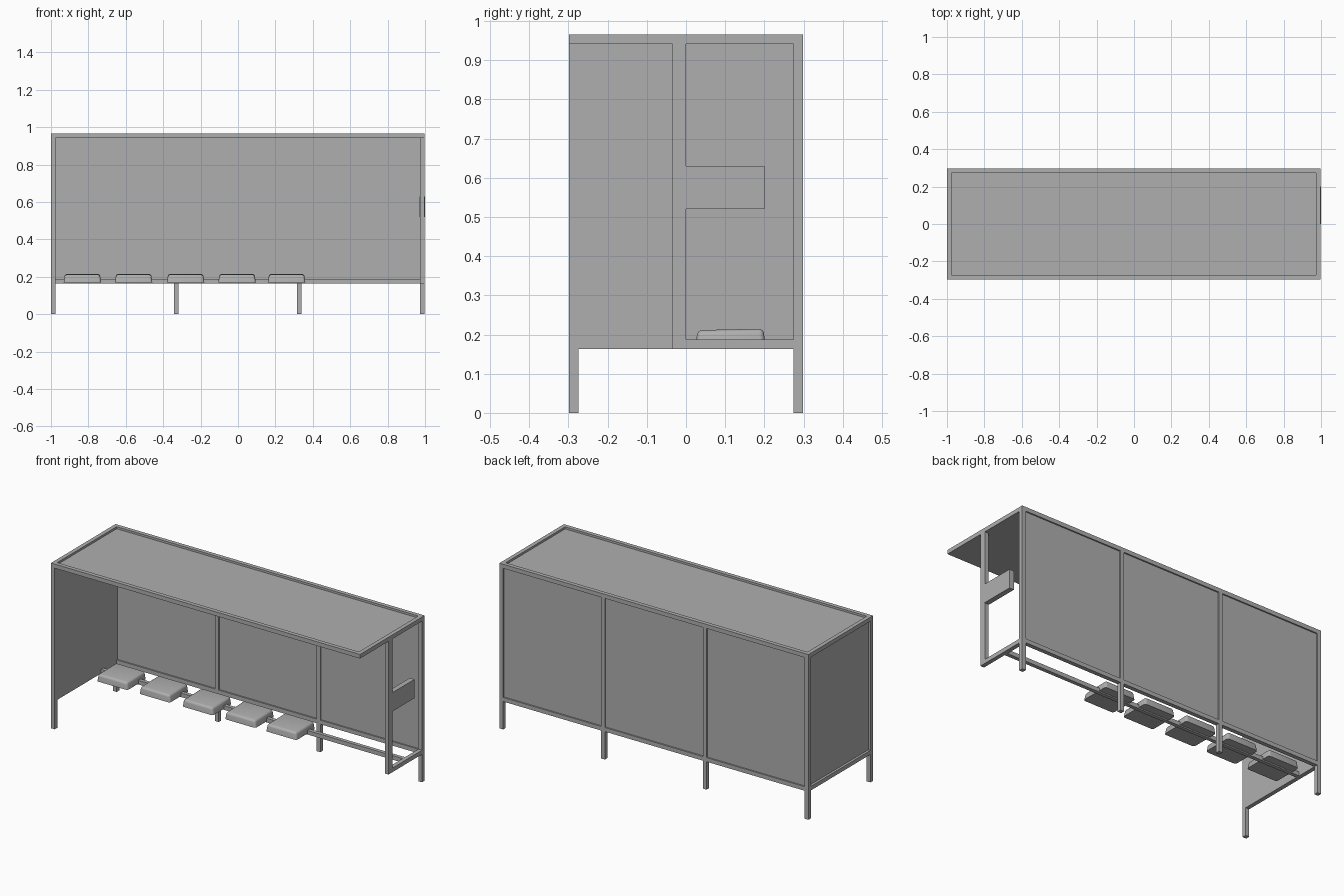
import bpy, bmesh

if "Cube" in bpy.data.objects:
    bpy.data.objects.remove(bpy.data.objects["Cube"])

# One mid-grey paint for every part
grey = bpy.data.materials.new("grey_paint")
grey.diffuse_color = (0.43, 0.43, 0.43, 1)
grey.use_nodes = True
grey.node_tree.nodes["Principled BSDF"].inputs["Base Color"].default_value = grey.diffuse_color

def box(name, x0, x1, y0, y1, z0, z1):
    """Axis-aligned box given by its extents."""
    bm = bmesh.new()
    bmesh.ops.create_cube(bm, size=1)
    for v in bm.verts:
        v.co = ((x0 + x1) / 2 + v.co.x * (x1 - x0),
                (y0 + y1) / 2 + v.co.y * (y1 - y0),
                (z0 + z1) / 2 + v.co.z * (z1 - z0))
    me = bpy.data.meshes.new(name)
    bm.to_mesh(me)
    bm.free()
    me.materials.append(grey)
    ob = bpy.data.objects.new(name, me)
    bpy.context.collection.objects.link(ob)
    return ob

T = 0.024                      # frame bar thickness
L, R = -1.0, 0.997             # frame ends in x
F, B = -0.298, 0.298           # frame front and back in y
LOW, TOP = 0.163, 0.965        # lower rail and roof heights

# Posts: one at the front left, four along the back
box("front_post", L, L + T, F, F + T, 0, TOP - T)
back_x = [L, -0.341, 0.316, R - T]
for x in back_x:
    box("back_post", x, x + T, B - T, B, 0, TOP - T)

# Roof frame and recessed roof sheet
box("roof_front_rail", L, R, F, F + T, TOP - T, TOP)
box("roof_back_rail", L, R, B - T, B, TOP - T, TOP)
for x in (L, R - T):
    box("roof_side_rail", x, x + T, F + T, B - T, TOP - T, TOP)
box("roof_sheet", L + T, R - T, F + T, B - T, TOP - T, TOP - 0.012)

# Back wall: rail and panel in each bay
for a, b in zip(back_x, back_x[1:]):
    box("back_lower_rail", a + T, b, B - T, B, LOW, LOW + T)
    box("back_panel", a + T, b, B - 0.016, B - 0.008, LOW + T, TOP - T)

# Closed left wall, panel flush with the inside
box("left_lower_rail", L, L + T, F + T, B - T, LOW, LOW + T)
box("left_panel", L + 0.014, L + T, F + T, B - T, LOW + T, TOP - T)

# Open right wall: short frame with a sign plate
box("right_post", R - T, R, -0.035, 0, LOW, TOP - T)
box("right_lower_rail", R - T, R, 0, B - T, LOW, LOW + T)
box("sign_plate", 0.970, 1.0, 0, 0.2, 0.52, 0.63)

# Bench rail with five rounded seats
box("bench_rail", L + T, R - T, 0.13, 0.152, LOW, LOW + T)
for cx in (-0.832, -0.558, -0.280, -0.005, 0.260):
    seat = box("seat", cx - 0.1, cx + 0.1, 0.025, 0.202, 0.17, 0.215)
    bm = bmesh.new()
    bm.from_mesh(seat.data)
    for v in bm.verts:          # taper the top, dip its front edge
        if v.co.z > 0.2:
            v.co.x += 0.006 if v.co.x < cx else -0.006
            v.co.y += 0.004 if v.co.y < 0.1 else -0.004
            v.co.z -= 0.004 if v.co.y < 0.1 else 0
    edges = [e for e in bm.edges if max(v.co.z for v in e.verts) > 0.2]
    bmesh.ops.bevel(bm, geom=edges, offset=0.013, segments=4,
                    profile=0.5, affect='EDGES')
    bm.to_mesh(seat.data)
    bm.free()
    bpy.ops.object.select_all(action='DESELECT')
    seat.select_set(True)
    bpy.context.view_layer.objects.active = seat
    bpy.ops.object.shade_smooth_by_angle()
